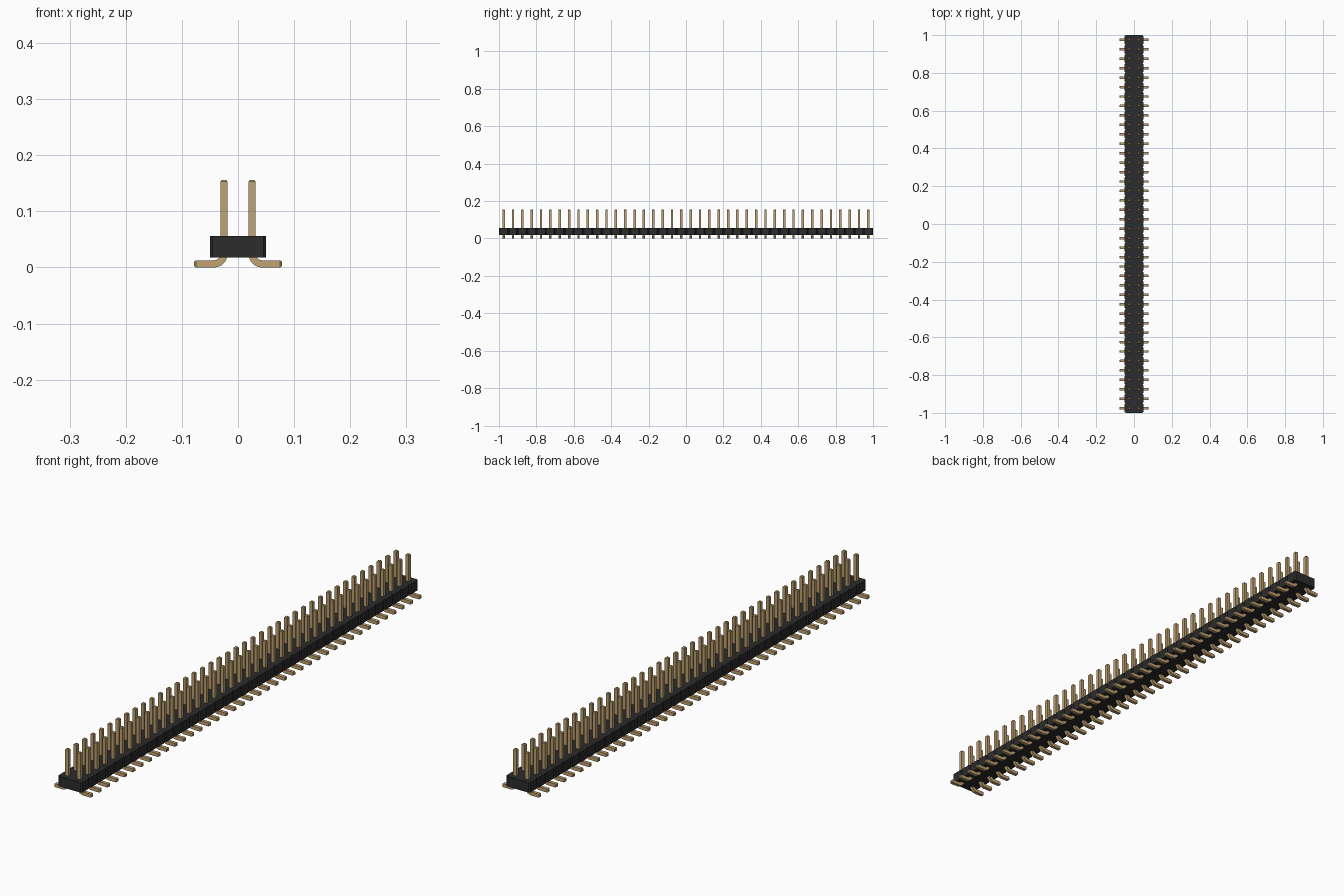
import bpy, bmesh, math

if "Cube" in bpy.data.objects:
    bpy.data.objects.remove(bpy.data.objects["Cube"])

ROWS, PITCH = 40, 0.05
HALF = 0.0064          # half thickness of a pin
CUT = 0.005            # corner cut of each body segment


def material(name, rgb):
    m = bpy.data.materials.new(name)
    m.diffuse_color = (*rgb, 1)
    m.use_nodes = True
    m.node_tree.nodes["Principled BSDF"].inputs["Base Color"].default_value = m.diffuse_color
    return m


def make_object(name, bm, mat):
    bmesh.ops.recalc_face_normals(bm, faces=bm.faces)
    mesh = bpy.data.meshes.new(name)
    bm.to_mesh(mesh)
    bm.free()
    mesh.materials.append(mat)
    ob = bpy.data.objects.new(name, mesh)
    bpy.context.collection.objects.link(ob)
    return ob


black = material("black plastic", (0.025, 0.025, 0.026))
gold = material("gold metal", (0.53, 0.365, 0.165))

# Housing: outline with notches between the segments, extruded upward
side = []
for i in range(ROWS):
    y0 = -1 + i * PITCH
    side += [(0.05 - CUT, y0), (0.05, y0 + CUT), (0.05, y0 + PITCH - CUT)]
side.append((0.05 - CUT, 1))
outline = side + [(-x, y) for x, y in reversed(side)]
bm = bmesh.new()
base = bm.faces.new([bm.verts.new((x, y, 0.018)) for x, y in outline])
top = bmesh.ops.extrude_face_region(bm, geom=[base])
bmesh.ops.translate(bm, vec=(0, 0, 0.038),
                    verts=[v for v in top["geom"] if isinstance(v, bmesh.types.BMVert)])
make_object("housing", bm, black)

# Pin path: (x, z, direction angle, half size), from the tip down and out to the foot
TAPER, TIP = 0.003, 0.0038
RADIUS, PIN_X = 0.0182, 0.025
path = [(PIN_X, 0.156, 0, TIP), (PIN_X, 0.156 - TAPER, 0, HALF)]
STEPS = 8
for k in range(STEPS + 1):
    a = math.pi / 2 * k / STEPS
    path.append((PIN_X + RADIUS * (1 - math.cos(a)),
                 HALF + RADIUS * (1 - math.sin(a)), a, HALF))
path += [(0.078 - TAPER, HALF, math.pi / 2, HALF), (0.078, HALF, math.pi / 2, TIP)]

# Square section swept along the path
bm = bmesh.new()
rings = []
for x, z, a, h in path:
    rings.append([bm.verts.new((x + u * h * math.cos(a), v * h, z + u * h * math.sin(a)))
                  for u, v in ((-1, -1), (1, -1), (1, 1), (-1, 1))])
for r, s in zip(rings, rings[1:]):
    for j in range(4):
        n = (j + 1) % 4
        bm.faces.new((r[j], r[n], s[n], s[j]))
bm.faces.new(rings[0])
bm.faces.new(rings[-1])
bmesh.ops.translate(bm, vec=(0, -1 + PITCH / 2, 0), verts=bm.verts)
pins = make_object("pins", bm, gold)
bpy.context.view_layer.objects.active = pins
pins.select_set(True)
bpy.ops.object.shade_smooth_by_angle(angle=math.radians(25))

# Both columns, all rows
mirror = pins.modifiers.new("Both columns", "MIRROR")
mirror.use_axis = (True, False, False)
array = pins.modifiers.new("Rows", "ARRAY")
array.count = ROWS
array.use_relative_offset = False
array.use_constant_offset = True
array.constant_offset_displace = (0, PITCH, 0)
